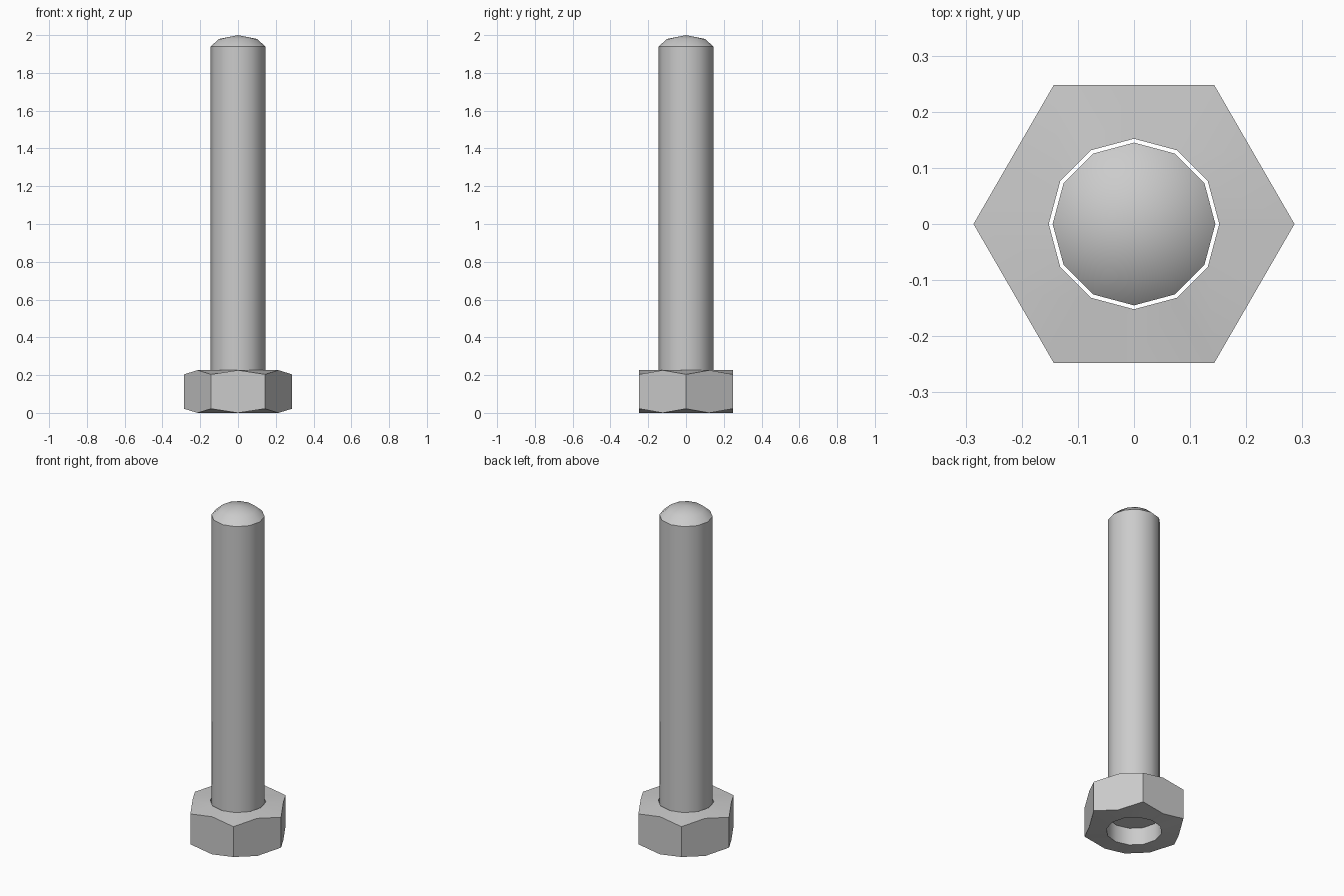
import bpy, bmesh
from math import sin, cos, pi, radians

if "Cube" in bpy.data.objects:
    bpy.data.objects.remove(bpy.data.objects["Cube"])

N = 12  # sides of the rod and of the nut hole


def ring(bm, r, z):
    return [bm.verts.new((r * cos(2 * pi * i / N), r * sin(2 * pi * i / N), z)) for i in range(N)]


def bridge(bm, a, b):
    for i in range(N):
        j = (i + 1) % N
        bm.faces.new((a[i], a[j], b[j], b[i]))


def finish(bm, name):
    bmesh.ops.recalc_face_normals(bm, faces=bm.faces)
    mesh = bpy.data.meshes.new(name)
    bm.to_mesh(mesh)
    bm.free()
    ob = bpy.data.objects.new(name, mesh)
    bpy.context.collection.objects.link(ob)
    bpy.ops.object.select_all(action='DESELECT')
    ob.select_set(True)
    bpy.context.view_layer.objects.active = ob
    bpy.ops.object.shade_smooth_by_angle(angle=radians(31))


# threaded rod: capped shaft with a low dome, ending partway inside the nut
bm = bmesh.new()
rings = [ring(bm, r, z) for r, z in ((0.145, 0.10), (0.145, 1.94), (0.10, 1.98))]
bm.faces.new(rings[0])
for a, b in zip(rings, rings[1:]):
    bridge(bm, a, b)
tip = bm.verts.new((0, 0, 2.0))
for i in range(N):
    bm.faces.new((rings[-1][i], rings[-1][(i + 1) % N], tip))
finish(bm, "rod")


# hex nut: corners dip at both ends, edge midpoints stay at full height
def hex_ring(bm, z_mid, z_corner):
    R = 0.286
    out = []
    for i in range(N):
        corner = i % 2 == 0
        r = R if corner else R * cos(pi / 6)
        t = 2 * pi * i / N
        out.append(bm.verts.new((r * cos(t), r * sin(t), z_corner if corner else z_mid)))
    return out


bm = bmesh.new()
loops = [ring(bm, 0.152, 0), hex_ring(bm, 0, 0.022),
         hex_ring(bm, 0.226, 0.204), ring(bm, 0.152, 0.226)]
for k in range(4):
    bridge(bm, loops[k], loops[(k + 1) % 4])
finish(bm, "hex_nut")
